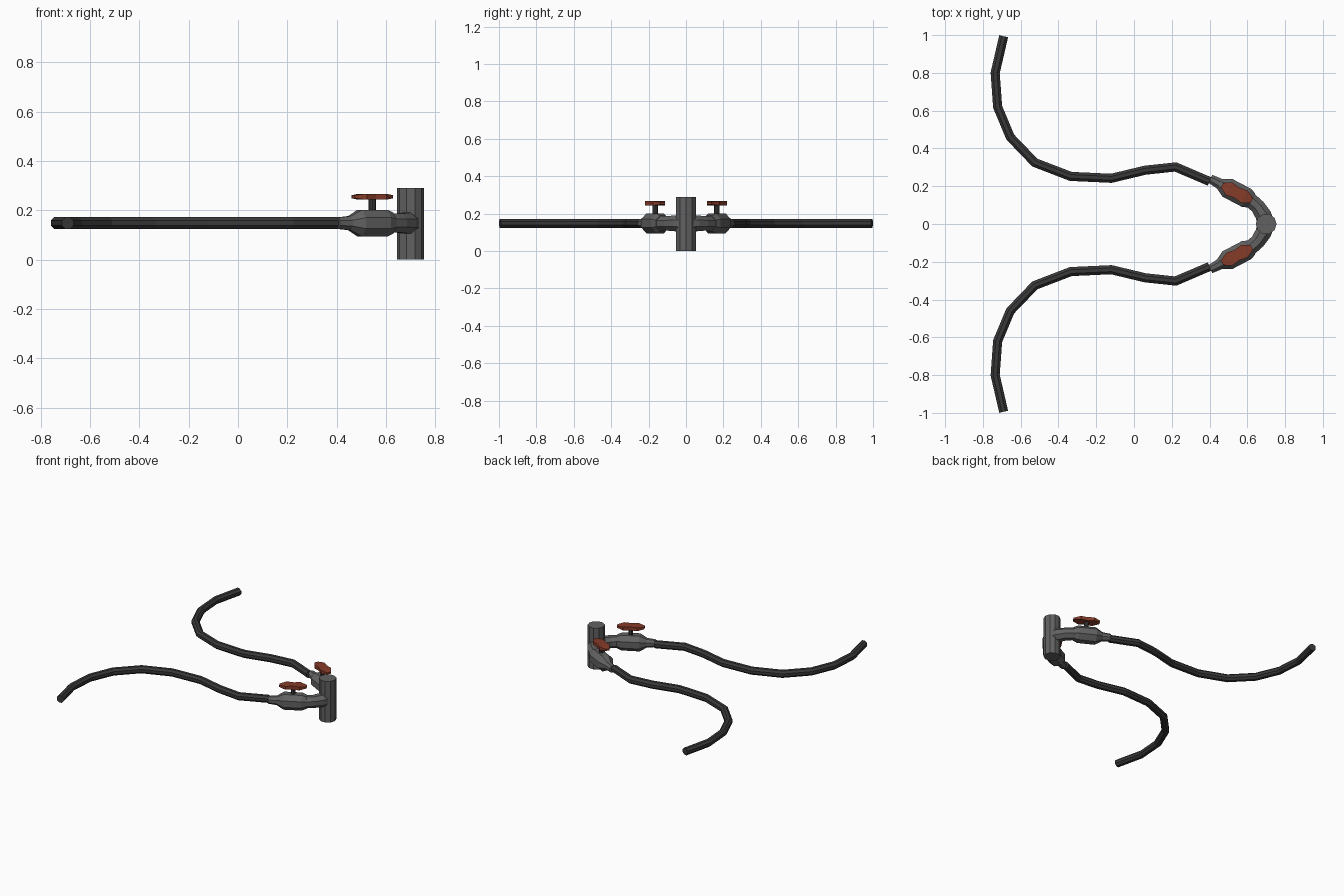
import bpy, bmesh, math
from mathutils import Vector

if "Cube" in bpy.data.objects:
    bpy.data.objects.remove(bpy.data.objects["Cube"])


def material(name, rgb):
    m = bpy.data.materials.new(name)
    m.diffuse_color = (*rgb, 1)
    m.use_nodes = True
    m.node_tree.nodes["Principled BSDF"].inputs["Base Color"].default_value = m.diffuse_color
    return m


METAL = material("metal_grey", (0.12, 0.12, 0.12))
RUBBER = material("rubber_black", (0.04, 0.04, 0.04))
RED = material("handle_red", (0.24, 0.045, 0.022))
Z = 0.148                                    # height of the pipe run


def finish(name, bm, mat):
    bmesh.ops.recalc_face_normals(bm, faces=bm.faces)
    me = bpy.data.meshes.new(name)
    bm.to_mesh(me)
    bm.free()
    me.materials.append(mat)
    ob = bpy.data.objects.new(name, me)
    bpy.context.collection.objects.link(ob)
    return ob


def bridge(bm, rings):
    n = len(rings[0])
    for a, b in zip(rings, rings[1:]):
        for i in range(n):
            j = (i + 1) % n
            bm.faces.new((a[i], a[j], b[j], b[i]))
    bm.faces.new(rings[0])
    bm.faces.new(rings[-1])


def tube(name, path, radii, mat, sides=8):
    """Sweep a flat-topped polygon along a path lying at height Z."""
    bm = bmesh.new()
    pts = [Vector((x, y, Z)) for x, y in path]
    rings = []
    for k, p in enumerate(pts):
        d0 = (p - pts[max(k - 1, 0)]).normalized()
        d1 = (pts[min(k + 1, len(pts) - 1)] - p).normalized()
        d = (d0 + d1).normalized()
        miter = 1 / max(d.dot(d1 if d1.length else d0), 0.7)
        side = Vector((-d.y, d.x, 0)) * miter
        ring = []
        for i in range(sides):
            a = 2 * math.pi * (i + 0.5) / sides
            ring.append(bm.verts.new(p + radii[k] * (side * math.cos(a) + Vector((0, 0, math.sin(a))))))
        rings.append(ring)
    bridge(bm, rings)
    return finish(name, bm, mat)


def column(name, x, y, r, z0, z1, mat, sides):
    bm = bmesh.new()
    rings = [[bm.verts.new((x + r * math.cos(2 * math.pi * i / sides),
                            y + r * math.sin(2 * math.pi * i / sides), z))
              for i in range(sides)] for z in (z0, z1)]
    bridge(bm, rings)
    return finish(name, bm, mat)


# Upright main pipe
column("main_pipe", 0.70, 0, 0.055, 0, 0.29, METAL, 10)

HOSE = [(0.40, 0.225), (0.22, 0.302), (0.06, 0.285), (-0.12, 0.242), (-0.335, 0.252),
        (-0.525, 0.325), (-0.655, 0.46), (-0.722, 0.62), (-0.735, 0.80), (-0.69, 0.994)]
ELBOW = [(0.70, 0.0), (0.683, 0.05), (0.655, 0.092), (0.615, 0.128), (0.56, 0.157)]
# Distance along the valve axis, radius
VALVE = [(-0.16, 0.025), (-0.105, 0.031), (-0.058, 0.058), (0.058, 0.058), (0.088, 0.045)]
CX, CY = 0.545, 0.165
U = Vector((0.885, -0.465))
V = Vector((0.465, 0.885))
HANDLE = [(0.088, 0.014), (0.045, 0.037), (0.0, 0.030), (-0.045, 0.037), (-0.088, 0.014),
          (-0.088, -0.014), (-0.045, -0.037), (0.0, -0.030), (0.045, -0.037), (0.088, -0.014)]

for s, tag in ((1, "back"), (-1, "front")):
    # Hose, elbow and valve body
    tube("hose_" + tag, [(x, y * s) for x, y in HOSE], [0.026] * len(HOSE), RUBBER)
    tube("elbow_" + tag, [(x, y * s) for x, y in ELBOW],
         [0.05, 0.046, 0.042, 0.042, 0.042], METAL)
    tube("valve_body_" + tag, [(CX + U.x * t, (CY + U.y * t) * s) for t, _ in VALVE],
         [r for _, r in VALVE], METAL)
    # Valve stem
    column("valve_stem_" + tag, CX, CY * s, 0.015, Z, 0.25, RUBBER, 8)
    # Butterfly handle, thicker in the middle than at its tips
    bm = bmesh.new()
    rings = []
    for up in (-1, 1):
        ring = []
        for u, v in HANDLE:
            half = 0.006 if abs(u) > 0.06 else 0.012
            p = U * u + V * v
            ring.append(bm.verts.new((CX + p.x, (CY + p.y) * s, 0.255 + up * half)))
        rings.append(ring)
    n = len(HANDLE)
    for i in range(n):
        j = (i + 1) % n
        bm.faces.new((rings[0][i], rings[0][j], rings[1][j], rings[1][i]))
    for r in rings:
        bm.faces.new((r[0], r[1], r[8], r[9]))
        bm.faces.new((r[1], r[2], r[3], r[6], r[7], r[8]))
        bm.faces.new((r[3], r[4], r[5], r[6]))
    finish("valve_handle_" + tag, bm, RED)
